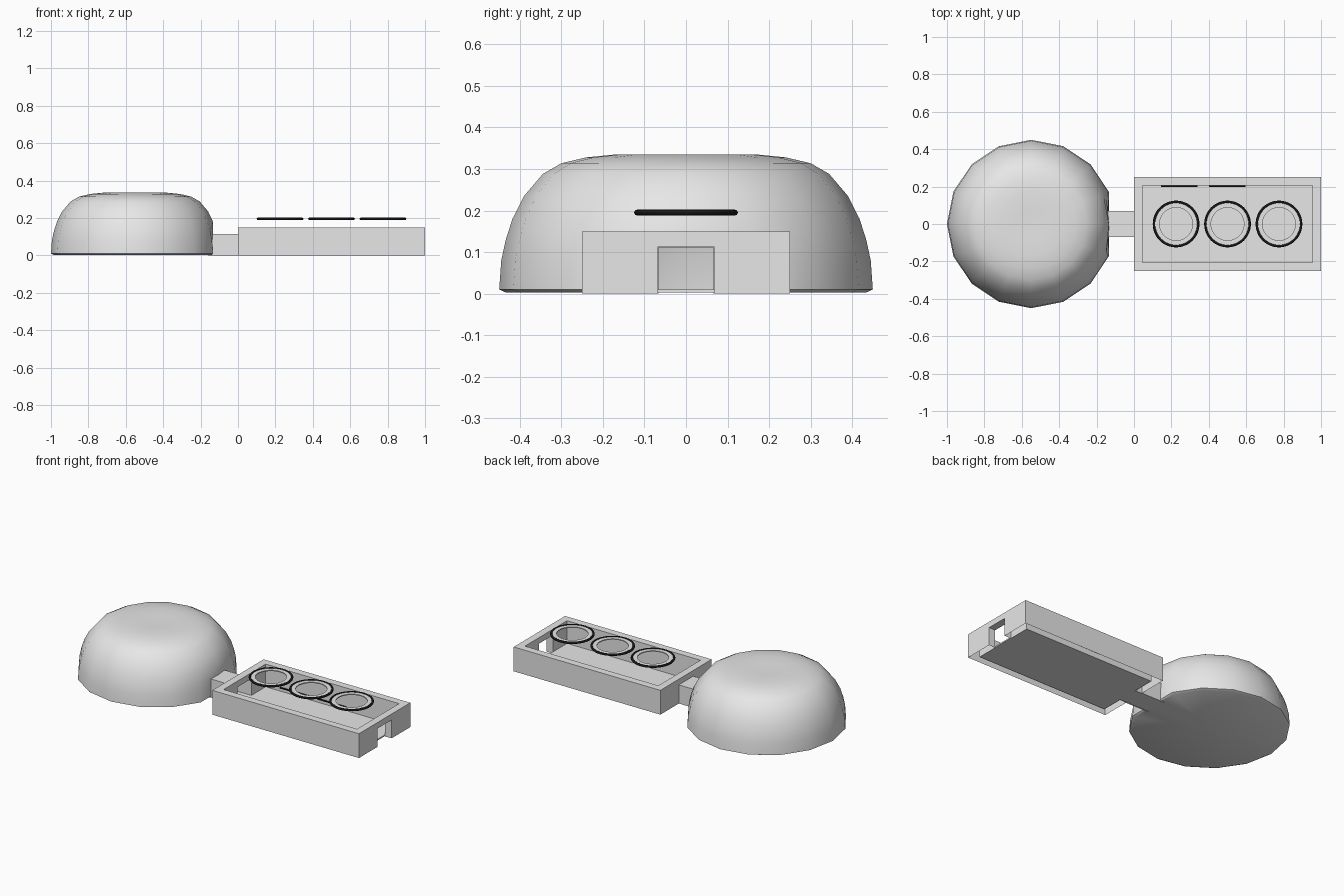
import bpy, bmesh, math

if "Cube" in bpy.data.objects:
    bpy.data.objects.remove(bpy.data.objects["Cube"])


def material(name, c):
    m = bpy.data.materials.new(name)
    m.diffuse_color = (c, c, c, 1)
    m.use_nodes = True
    m.node_tree.nodes["Principled BSDF"].inputs["Base Color"].default_value = m.diffuse_color
    return m


GREY = material("light_grey", 0.8)
BLACK = material("black", 0.008)


def finish(bm, name, mat, smooth=None):
    bmesh.ops.recalc_face_normals(bm, faces=bm.faces)
    me = bpy.data.meshes.new(name)
    bm.to_mesh(me)
    bm.free()
    ob = bpy.data.objects.new(name, me)
    bpy.context.collection.objects.link(ob)
    me.materials.append(mat)
    if smooth:
        shade(ob, smooth)
    return ob


def activate(ob):
    bpy.ops.object.select_all(action='DESELECT')
    ob.select_set(True)
    bpy.context.view_layer.objects.active = ob


def shade(ob, degrees):
    activate(ob)
    bpy.ops.object.shade_smooth_by_angle(angle=math.radians(degrees))


def box(name, x0, x1, y0, y1, z0, z1, mat=GREY):
    bm = bmesh.new()
    bmesh.ops.create_cube(bm, size=1)
    for v in bm.verts:
        v.co = (x1 if v.co.x > 0 else x0, y1 if v.co.y > 0 else y0,
                z1 if v.co.z > 0 else z0)
    return finish(bm, name, mat)


def lathe(name, profile, segs, centre, mat, closed=False, clamp=None, smooth=None):
    """Spin an (r, z) profile; clamp flattens the +x side."""
    bm = bmesh.new()
    rings = []
    for i in range(segs):
        a = 2 * math.pi * i / segs
        ring = []
        for r, z in profile:
            x = r * math.cos(a)
            if clamp is not None:
                x = min(x, clamp)
            ring.append(bm.verts.new((centre[0] + x, centre[1] + r * math.sin(a), centre[2] + z)))
        rings.append(ring)
    n = len(profile)
    for i in range(segs):
        a, b = rings[i], rings[(i + 1) % segs]
        for j in range(n if closed else n - 1):
            k = (j + 1) % n
            bm.faces.new((a[j], b[j], b[k], a[k]))
    bmesh.ops.remove_doubles(bm, verts=bm.verts, dist=1e-5)
    return finish(bm, name, mat, smooth)


def cut(ob, cutter):
    mod = ob.modifiers.new("cut", 'BOOLEAN')
    mod.operation = 'DIFFERENCE'
    mod.solver = 'EXACT'
    mod.object = cutter
    activate(ob)
    bpy.ops.object.modifier_apply(modifier=mod.name)
    bpy.data.objects.remove(cutter)


# Hollow dome with a doorway towards the tunnel
outer = [(0, 0.003), (0.435, 0.003), (0.45, 0.01), (0.445, 0.08), (0.434, 0.13),
         (0.418, 0.18), (0.39, 0.235), (0.345, 0.288), (0.30, 0.314),
         (0.24, 0.328), (0.17, 0.335), (0.08, 0.332), (0, 0.331)]
inner = [(0, 0.01), (0.42, 0.01), (0.405, 0.13), (0.36, 0.235),
         (0.28, 0.288), (0.15, 0.307), (0, 0.305)]
C = (-0.55, 0, 0)
dome = lathe("dome", outer, 16, C, GREY, clamp=0.416)
cut(dome, lathe("dome_cutter", inner, 16, C, GREY, clamp=0.39))
cut(dome, box("dome_door_cutter", -0.3, -0.1, -0.066, 0.066, 0.0101, 0.111))
shade(dome, 40)

# Tunnel: thin floor, roof and two sides
box("tunnel_floor", -0.15, 0.045, -0.066, 0.066, 0.002, 0.01)
box("tunnel_roof", -0.16, 0.0, -0.07, 0.07, 0.111, 0.115)
for s, side in ((-1, "front"), (1, "back")):
    ys = sorted((s * 0.066, s * 0.07))
    box("tunnel_wall_" + side, -0.16, 0.0, ys[0], ys[1], 0, 0.111)

# Open tray: rectangular wall with a doorway at each end, open underneath
walls = box("tray_walls", 0, 1, -0.25, 0.25, 0, 0.15)
cut(walls, box("tray_cutter", 0.045, 0.955, -0.205, 0.205, -0.1, 0.3))
for x in (0.02, 0.98):
    cut(walls, box("door_cutter", x - 0.05, x + 0.05, -0.068, 0.068, -0.1, 0.113))
bm = bmesh.new()
bm.from_mesh(walls.data)
bmesh.ops.delete(bm, geom=[f for f in bm.faces if all(v.co.z < 0.001 for v in f.verts)],
                 context='FACES')
bm.to_mesh(walls.data)
bm.free()
box("tray_floor", 0.045, 0.955, -0.205, 0.205, 0.002, 0.01)

# Thin dark strips on the back inner wall
for i, (x0, x1) in enumerate(((0.145, 0.34), (0.40, 0.595))):
    box("wall_strip_%d" % (i + 1), x0, x1, 0.197, 0.205, 0.03, 0.036, BLACK)

# Three floating hoops: round black rim with a flat grey inner band
rim = [(0.118 + 0.007 * math.cos(math.pi * k / 4), 0.007 * math.sin(math.pi * k / 4))
       for k in range(8)]
band = [(0.088, -0.003), (0.115, -0.003), (0.115, 0.003), (0.088, 0.003)]
for i in range(3):
    c = (0.225 + 0.275 * i, 0, 0.195)
    lathe("hoop_rim_%d" % (i + 1), rim, 48, c, BLACK, closed=True, smooth=60)
    lathe("hoop_band_%d" % (i + 1), band, 48, c, GREY, closed=True, smooth=30)
